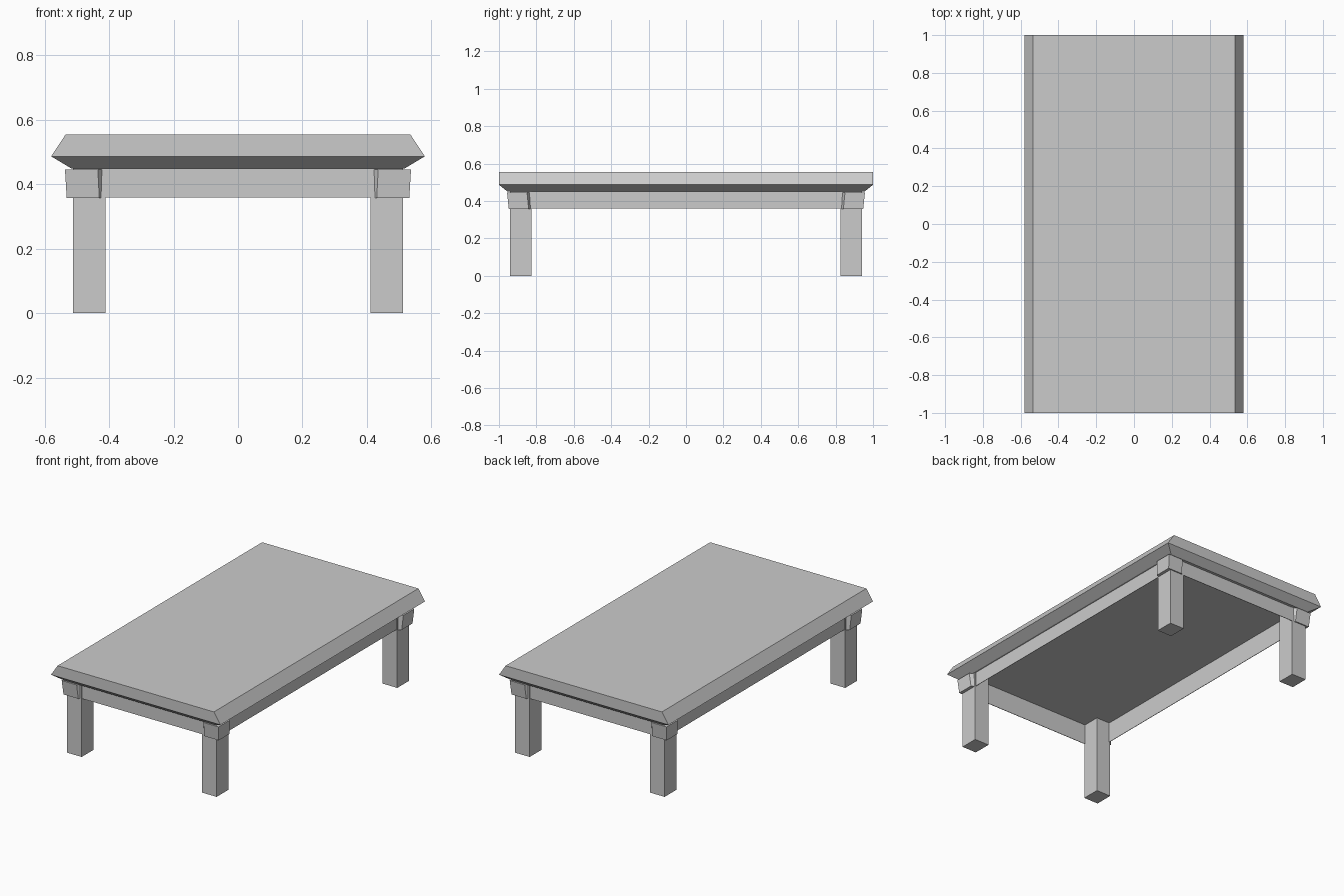
import bpy, bmesh

cube = bpy.data.objects.get("Cube")
if cube:
    bpy.data.objects.remove(cube, do_unlink=True)

grey = bpy.data.materials.new("plain grey")
grey.use_nodes = True
colour = (0.6, 0.6, 0.6, 1)
grey.diffuse_color = colour
grey.node_tree.nodes["Principled BSDF"].inputs["Base Color"].default_value = colour


def loft(name, sections):
    """Closed solid through stacked outlines, each a (points, height) pair."""
    bm = bmesh.new()
    rings = [[bm.verts.new((x, y, z)) for x, y in pts] for pts, z in sections]
    n = len(rings[0])
    for low, high in zip(rings, rings[1:]):
        for i in range(n):
            j = (i + 1) % n
            bm.faces.new((low[i], low[j], high[j], high[i]))
    bm.faces.new(rings[0][::-1])
    bm.faces.new(rings[-1])
    bmesh.ops.recalc_face_normals(bm, faces=bm.faces)
    mesh = bpy.data.meshes.new(name)
    bm.to_mesh(mesh)
    bm.free()
    mesh.materials.append(grey)
    obj = bpy.data.objects.new(name, mesh)
    bpy.context.collection.objects.link(obj)
    return obj


def rect(x0, x1, y0, y1):
    return [(x0, y0), (x1, y0), (x1, y1), (x0, y1)]


def centred(x, y):
    return rect(-x, x, -y, y)


# Outer faces of the apron frame, board thickness and main heights
AX, AY, T = 0.508, 0.937, 0.003
LOW, LIP, UNDER = 0.36, 0.45, 0.487

# Table top: recessed underside, undercut lip, sloped long edges, upright ends
loft("table_top", [(centred(AX, AY), UNDER),
                   (centred(AX, AY), LIP),
                   (centred(0.518, 0.954), LIP),
                   (centred(0.58, 1.0), UNDER),
                   (centred(0.535, 1.0), 0.555)])

# Thin apron boards forming an open frame, let into the recess
for side, s in (("left", 1), ("right", -1)):
    xs = sorted((s * AX, s * (AX - T)))
    loft(side + "_apron", [(rect(*xs, -AY, AY), z) for z in (LOW, UNDER)])
for side, s in (("back", 1), ("front", -1)):
    ys = sorted((s * AY, s * (AY - T)))
    loft(side + "_apron", [(rect(T - AX, AX - T, *ys), z) for z in (LOW, UNDER)])

# Legs, each with a flared block wrapping the outer corner
leg = rect(0.412, 0.512, 0.826, 0.94)
block = [(0.42, 0.835), (0.42, 0.937), (0.435, 0.957), (0.537, 0.957),
         (0.537, 0.85), (0.508, 0.835)]
for end, sy in (("front", -1), ("back", 1)):
    for side, sx in (("left", 1), ("right", -1)):
        def corner(points, k=1):
            return [(sx * x * k, sy * y * k) for x, y in points]
        loft(f"{end}_{side}_leg", [(corner(leg), 0), (corner(leg), UNDER)])
        loft(f"{end}_{side}_corner_block",
             [(corner(block, 0.99), LOW - 0.002), (corner(block), 0.446)])
